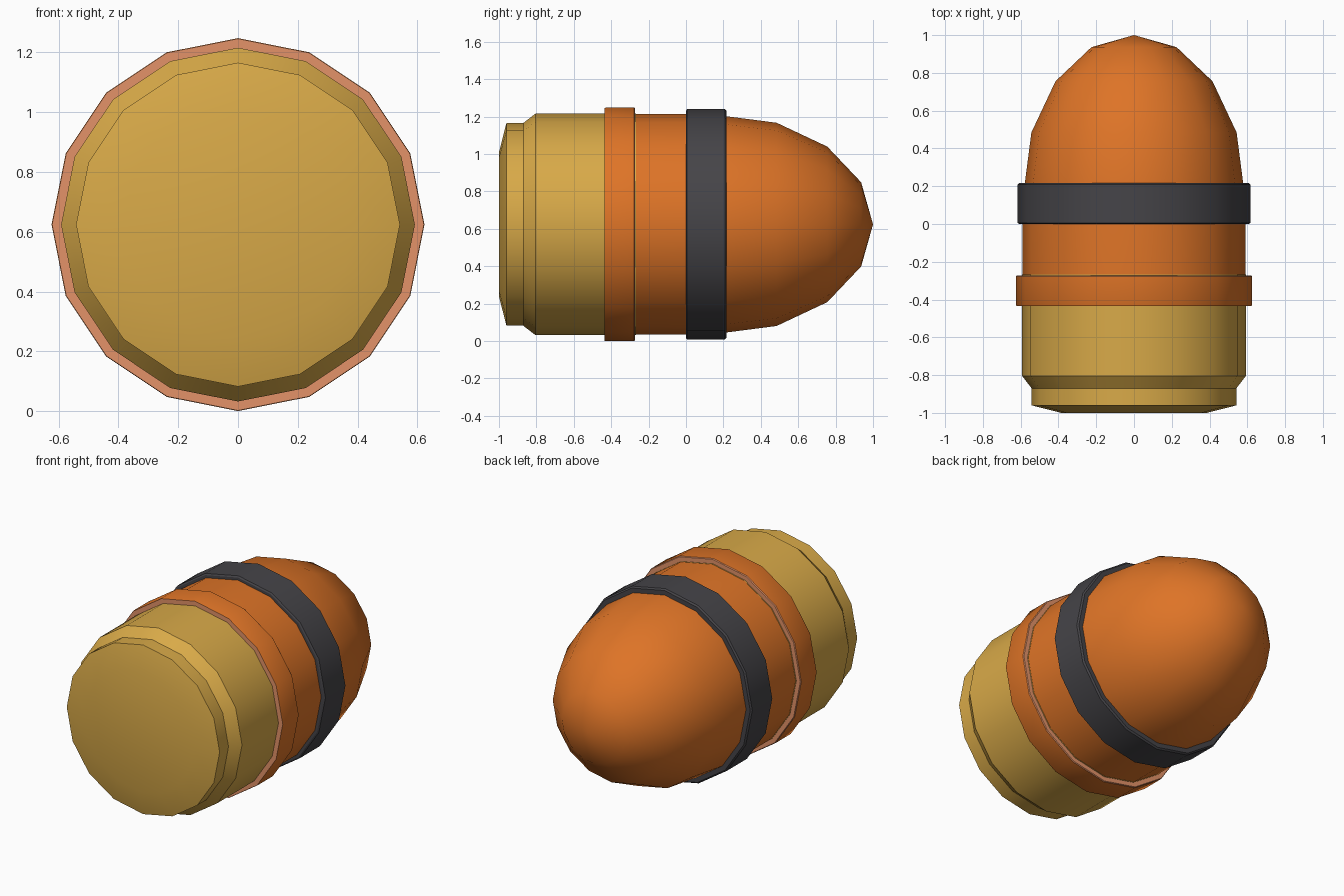
import bpy, bmesh, math

if "Cube" in bpy.data.objects:
    bpy.data.objects.remove(bpy.data.objects["Cube"])

SIDES = 16
RADIUS = 0.624  # widest band, also the height of the axis


def material(name, rgb):
    m = bpy.data.materials.new(name)
    m.diffuse_color = (*rgb, 1.0)
    m.use_nodes = True
    m.node_tree.nodes["Principled BSDF"].inputs["Base Color"].default_value = m.diffuse_color
    return m


gold = material("brass_gold", (0.69, 0.40, 0.065))
orange = material("copper_orange", (0.73, 0.174, 0.02))
pink = material("pale_copper", (0.77, 0.29, 0.14))
dark = material("dark_grey", (0.06, 0.058, 0.065))


def lathe(name, profile, mats, end_rule=False):
    """Spin (y, radius) points around the lengthwise axis."""
    bm = bmesh.new()
    rings = []
    for y, r in profile:
        if r == 0:
            rings.append([bm.verts.new((0, y, RADIUS))])
            continue
        rings.append([bm.verts.new((r * math.sin(a), y, RADIUS + r * math.cos(a)))
                      for a in (i * math.tau / SIDES for i in range(SIDES))])
    for a, b in zip(rings, rings[1:]):
        for i in range(SIDES):
            j = (i + 1) % SIDES
            quad = [a[i % len(a)], a[j % len(a)], b[j % len(b)], b[i % len(b)]]
            bm.faces.new(list(dict.fromkeys(quad)))
    for ring in (rings[0], rings[-1]):
        if len(ring) > 1:
            bm.faces.new(ring)
    bmesh.ops.recalc_face_normals(bm, faces=bm.faces)
    # End faces take the second colour
    if end_rule:
        for f in bm.faces:
            f.material_index = int(abs(f.normal.y) > 0.5)
    mesh = bpy.data.meshes.new(name)
    bm.to_mesh(mesh)
    bm.free()
    for m in mats:
        mesh.materials.append(m)
    ob = bpy.data.objects.new(name, mesh)
    bpy.context.collection.objects.link(ob)
    bpy.context.view_layer.objects.active = ob
    ob.select_set(True)
    bpy.ops.object.shade_smooth_by_angle(angle=math.radians(30))
    ob.select_set(False)


# Brass case with a stepped, slightly domed base
lathe("case", [(-1.0, 0.385), (-0.96, 0.542), (-0.87, 0.542),
               (-0.805, 0.592), (-0.268, 0.592)], [gold])

# Raised copper band with pale ends
lathe("copper_band", [(-0.435, 0.622), (-0.43, RADIUS), (-0.277, RADIUS),
                      (-0.272, 0.620)], [orange, pink], end_rule=True)

# Copper body and rounded nose
nose = [(0.165 + 0.835 * math.sin(t), 0.588 * math.cos(t))
        for t in (math.radians(22.5 * k) for k in (1, 2, 3))]
lathe("nose_body", [(-0.28, 0.590), (0.0, 0.590), (0.2, 0.580), *nose, (1.0, 0.0)],
      [orange])

# Dark band around the root of the nose
lathe("dark_band", [(0.0, 0.607), (0.006, 0.616), (0.208, 0.616), (0.217, 0.607)],
      [dark])
